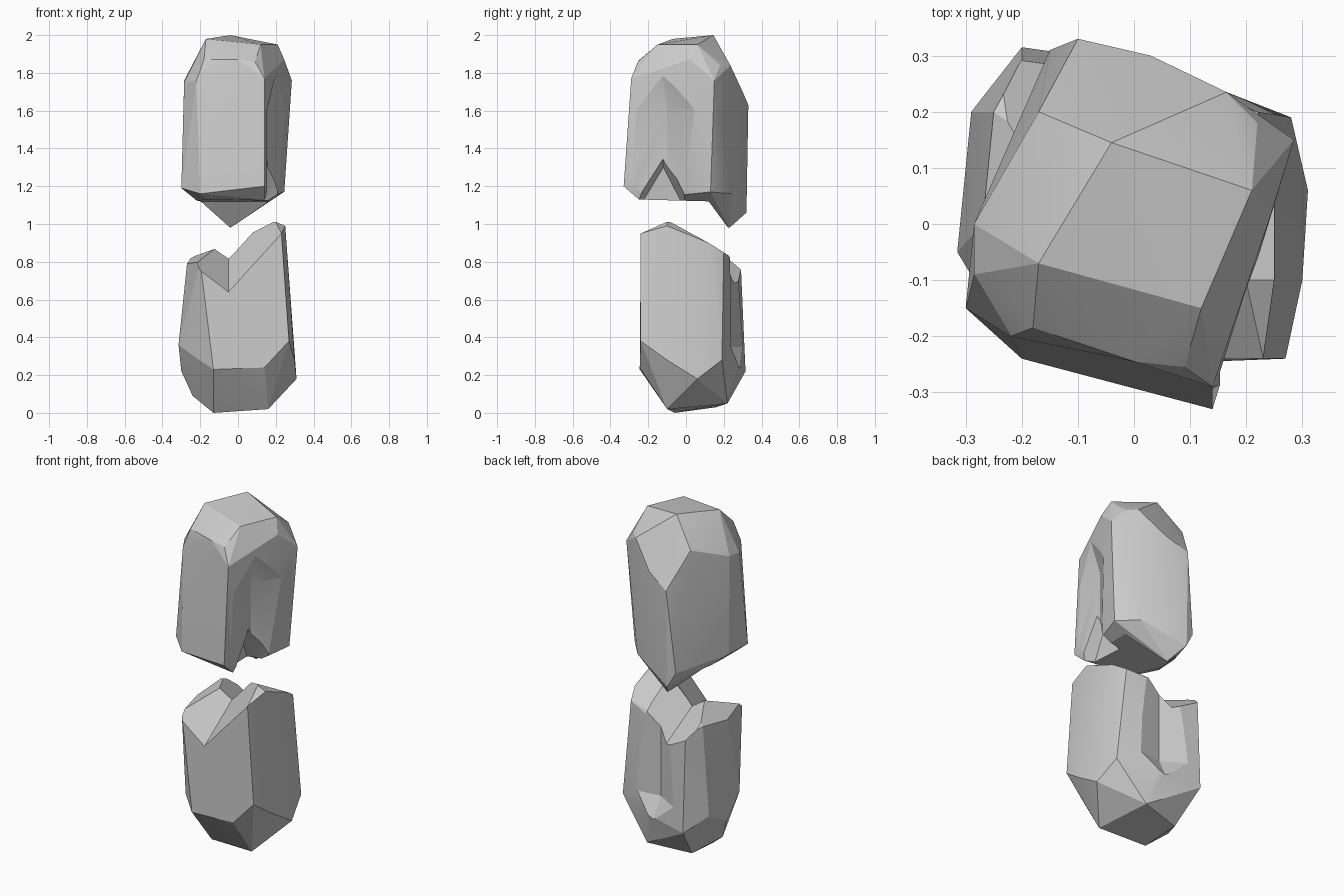
import bpy
import bmesh
import math

cube = bpy.data.objects.get("Cube")
if cube:
    bpy.data.objects.remove(cube, do_unlink=True)

# Single stone colour
stone = bpy.data.materials.new("stone_grey")
stone.use_nodes = True
grey = (0.6, 0.6, 0.6, 1.0)
stone.diffuse_color = grey
bsdf = next(n for n in stone.node_tree.nodes if n.type == 'BSDF_PRINCIPLED')
bsdf.inputs["Base Color"].default_value = grey
bsdf.inputs["Roughness"].default_value = 0.9


def hull(name, corners):
    """Faceted boulder wrapped tightly around its corner points."""
    bm = bmesh.new()
    for corner in corners:
        bm.verts.new(corner)
    bmesh.ops.convex_hull(bm, input=bm.verts)
    loose = [v for v in bm.verts if not v.link_faces]
    bmesh.ops.delete(bm, geom=loose, context='VERTS')
    bmesh.ops.dissolve_limit(bm, angle_limit=math.radians(3),
                             verts=bm.verts, edges=bm.edges)
    bmesh.ops.recalc_face_normals(bm, faces=bm.faces)
    mesh = bpy.data.meshes.new(name)
    bm.to_mesh(mesh)
    bm.free()
    mesh.materials.append(stone)
    obj = bpy.data.objects.new(name, mesh)
    bpy.context.collection.objects.link(obj)
    return obj


def select_only(obj):
    bpy.ops.object.select_all(action='DESELECT')
    obj.select_set(True)
    bpy.context.view_layer.objects.active = obj


def carve(target, cutter):
    """Chip a piece out of a boulder and discard the cutter."""
    cutter.hide_render = True
    chip = target.modifiers.new("chip", 'BOOLEAN')
    chip.operation = 'DIFFERENCE'
    chip.solver = 'EXACT'
    chip.object = cutter
    select_only(target)
    bpy.ops.object.modifier_apply(modifier=chip.name)
    bpy.data.objects.remove(cutter, do_unlink=True)


def valley(name, inner, outer, left_slope, right_slope):
    """V-shaped cutter whose floor runs from the inner to the outer point."""
    reach = 0.6
    corners = []
    for x, y, z in (inner, outer):
        corners += [(x, y, z), (x - reach, y, z + reach * left_slope),
                    (x + reach, y, z + reach * right_slope)]
    return hull(name, corners)


def prism(plan, bottom, top):
    """Corner points of an upright prism over a plan outline."""
    return [(x, y, z) for x, y in plan for z in (bottom, top)]


# Upper boulder: crown, shoulders, then the ragged lower rim
crown = [(-.17, -.07, 1.98), (-.04, .145, 2), (.21, .06, 1.95), (.12, -.15, 1.95)]
shoulders = [(-.18, -.185, 1.87), (0, -.245, 1.87), (.09, -.255, 1.86),
             (-.22, -.2, 1.76), (.14, -.29, 1.77), (-.285, -.09, 1.75),
             (-.285, 0, 1.76), (-.17, .2, 1.84), (.245, .02, 1.87),
             (.285, .15, 1.76), (.22, .18, 1.84), (.165, .235, 1.84),
             (.03, .3, 1.7), (-.1, .33, 1.63)]
rim = [(-.3, -.15, 1.19), (-.2, -.24, 1.16), (.14, -.33, 1.2), (.14, -.25, 1.13),
       (-.28, 0, 1.18), (.245, .13, 1.17), (.15, .24, 1.16), (-.15, .31, 1.15),
       (-.1, .32, 1.06), (-.04, .23, .98)]
upper_rock = hull("upper_rock", crown + shoulders + rim)

# Tall crease that splits the right side of the upper boulder into two lobes
crease_plan = [(.155, -.1), (.152, -.36), (.3, .12), (.45, -.2)]
carve(upper_rock, hull("crease_cutter", prism(crease_plan, 1, 1.6) + [
    (.21, -.13, 1.84), (.45, -.2, 1.84)]))

# Chipped arch where the crease meets the rim
carve(upper_rock, hull("arch_cutter", [
    (.1, -.12, 1.3), (.35, -.13, 1.5), (.08, -.27, 1.05), (.4, -.31, 1.1),
    (.07, .01, 1.05), (.4, .06, 1.08)]))

# Hollow underside in front of the hanging tip
carve(upper_rock, hull("underside_cutter", [
    (x, y, z) for x in (-.5, .5)
    for y, z in ((-.26, 1.13), (.12, 1.12), (.23, .97), (.1, .8), (-.3, .8))]))

# Lower boulder: foot, belly, then the broken upper edge
foot = [(.16, -.1, .02), (-.13, -.06, 0), (.1, .22, .05), (-.15, .16, .03),
        (-.24, 0, .09)]
belly = [(-.13, -.245, .23), (.14, -.245, .24), (.27, -.24, .38), (.3, -.1, .28),
         (.31, .06, .18), (.28, .19, .28), (.05, .28, .25), (-.2, .315, .22),
         (-.29, .2, .3), (-.3, .05, .22), (-.315, -.05, .36), (-.22, -.175, .29)]
broken_edge = [(.23, -.24, .95), (.18, -.1, 1.02), (.25, -.1, .99), (.25, .05, .92),
               (.25, .12, .9), (.22, .2, .85), (.05, .25, .8), (-.2, .29, .79),
               (-.25, .2, .82), (-.14, .1, .87), (-.27, 0, .79), (-.2, -.24, .8)]
lower_rock = hull("lower_rock", foot + belly + broken_edge)

# Shallow upright crease in the back of the lower boulder
back_plan = [(.01, .22), (.24, .25), (-.18, .33), (0, .5)]
carve(lower_rock, hull("back_crease_cutter", prism(back_plan, .35, 1) + [
    (.02, .31, .18), (0, .5, .18)]))

# Valley across the broken edge, falling away to the front and the back
ridge = (-.05, .02, .82)
carve(lower_rock, valley("front_valley_cutter", ridge, (-.05, -.3, .6), .75, 1.1))
carve(lower_rock, valley("back_valley_cutter", (-.05, .01, .82), (-.05, .36, .63), .6, .9))

# Crisp facets with only the shallowest creases softened
for rock in (upper_rock, lower_rock):
    select_only(rock)
    bpy.ops.object.shade_smooth_by_angle(angle=math.radians(15))
